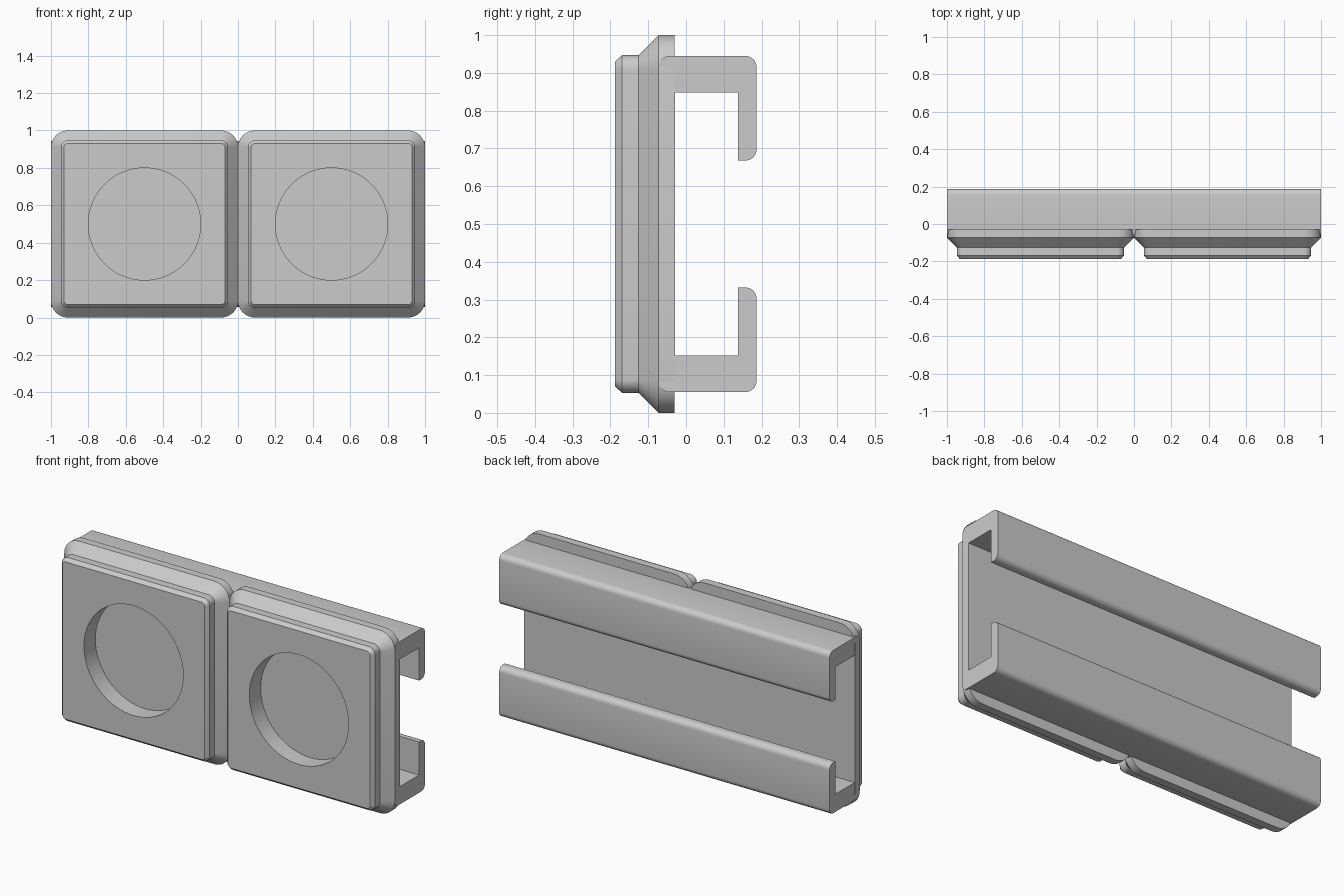
import bpy, bmesh, math
from math import cos, sin, pi
from mathutils import Vector

cube = bpy.data.objects.get("Cube")
if cube:
    bpy.data.objects.remove(cube)

grey = bpy.data.materials.new("plain_grey")
grey.use_nodes = True
GREY = (0.6, 0.6, 0.6, 1)
grey.diffuse_color = GREY
grey.node_tree.nodes["Principled BSDF"].inputs["Base Color"].default_value = GREY

MID = 0.5  # height of the centre line


def finish(bm, name):
    bmesh.ops.recalc_face_normals(bm, faces=bm.faces)
    mesh = bpy.data.meshes.new(name)
    bm.to_mesh(mesh)
    bm.free()
    mesh.materials.append(grey)
    obj = bpy.data.objects.new(name, mesh)
    bpy.context.collection.objects.link(obj)
    bpy.ops.object.select_all(action="DESELECT")
    obj.select_set(True)
    bpy.context.view_layer.objects.active = obj
    bpy.ops.object.shade_smooth_by_angle(angle=math.radians(30))
    return obj


def rounded_square(half, radius, steps=8):
    pts = []
    for q in range(4):
        a0 = q * pi / 2
        cx = (half - radius) * (1 if q in (0, 3) else -1)
        cz = (half - radius) * (1 if q < 2 else -1)
        for i in range(steps + 1):
            a = a0 + i / steps * pi / 2
            pts.append((cx + radius * cos(a), cz + radius * sin(a)))
    return pts


def circle(radius, n=72):
    return [(radius * cos(2 * pi * i / n), radius * sin(2 * pi * i / n)) for i in range(n)]


def add_ring(bm, pts, x, y):
    return [bm.verts.new((x + px, y, MID + pz)) for px, pz in pts]


def skin(bm, a, b):
    n = len(a)
    for i in range(n):
        j = (i + 1) % n
        bm.faces.new((a[i], a[j], b[j], b[i]))


def ring_edges(bm, ring):
    return [bm.edges.get((v, ring[i - 1])) for i, v in enumerate(ring)]


# Stepped square pad with a round recess in its front
def pad(name, x):
    bm = bmesh.new()
    # depth, half size, corner radius
    steps = [(-0.03, 0.5, 0.09), (-0.073, 0.5, 0.09), (-0.126, 0.447, 0.037),
             (-0.169, 0.447, 0.037), (-0.188, 0.43, 0.02)]
    rings = [add_ring(bm, rounded_square(h, r), x, y) for y, h, r in steps]
    for a, b in zip(rings, rings[1:]):
        skin(bm, a, b)
    bm.faces.new(rings[0])
    rim = add_ring(bm, circle(0.3), x, steps[-1][0])
    floor = add_ring(bm, circle(0.3), x, -0.09)
    skin(bm, rim, floor)
    bm.faces.new(floor)
    edges = ring_edges(bm, rings[-1]) + ring_edges(bm, rim)
    bmesh.ops.triangle_fill(bm, edges=edges, use_beauty=True)
    return finish(bm, name)


pad("right_pad", -0.5)
pad("left_pad", 0.5)


# Open-backed channel: half profile (y, height from centre, corner radius), mirrored
half = [(-0.073, 0.445, 0.03), (0.187, 0.445, 0.03), (0.187, 0.168, 0.03),
        (0.137, 0.168, 0), (0.137, 0.348, 0), (-0.029, 0.348, 0)]
corners = half + [(y, -z, r) for y, z, r in reversed(half)]


def fillet(corners, steps=6):
    out = []
    n = len(corners)
    for i, (y, z, r) in enumerate(corners):
        p = Vector((y, z))
        if r == 0:
            out.append(p)
            continue
        u = (Vector(corners[i - 1][:2]) - p).normalized()
        v = (Vector(corners[(i + 1) % n][:2]) - p).normalized()
        centre = p + (u + v) * r
        for k in range(steps + 1):
            a = k / steps * pi / 2
            out.append(centre - v * r * cos(a) - u * r * sin(a))
    return out


bm = bmesh.new()
profile = fillet(corners)
ends = [[bm.verts.new((x, p.x, MID + p.y)) for p in profile] for x in (-0.9995, 0.9995)]
skin(bm, *ends)
for end in ends:
    bm.faces.new(end)
finish(bm, "back_channel")
